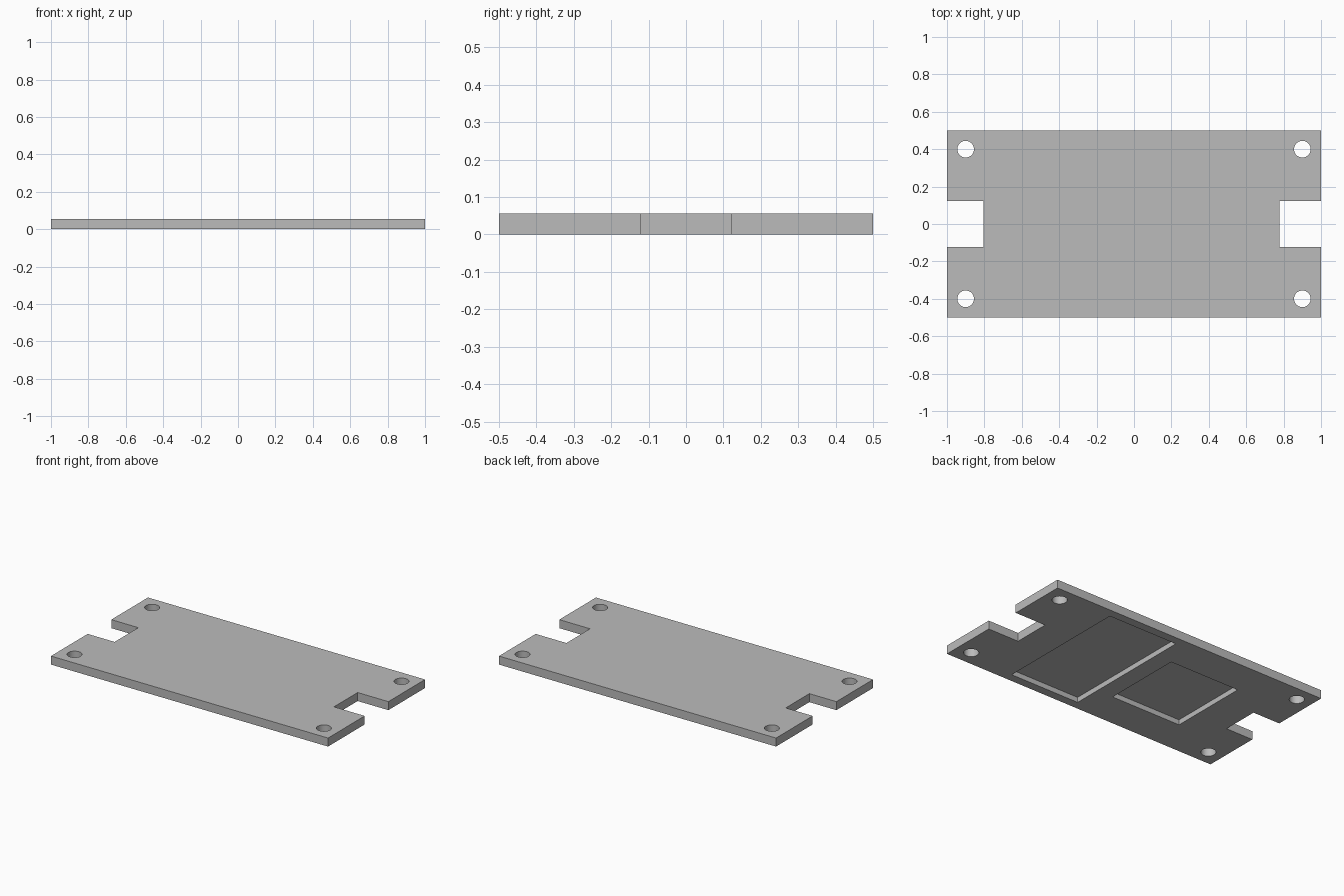
import bpy

default = bpy.data.objects.get("Cube")
if default:
    bpy.data.objects.remove(default, do_unlink=True)

THICK = 0.0556
POCKET = 0.0333

grey = bpy.data.materials.new("plain grey")
grey.use_nodes = True
colour = (0.5, 0.5, 0.5, 1)
grey.diffuse_color = colour
grey.node_tree.nodes["Principled BSDF"].inputs["Base Color"].default_value = colour


def box(name, x0, x1, y0, y1, z0, z1):
    bpy.ops.mesh.primitive_cube_add(
        size=1, location=((x0 + x1) / 2, (y0 + y1) / 2, (z0 + z1) / 2))
    obj = bpy.context.object
    obj.name = name
    obj.scale = (x1 - x0, y1 - y0, z1 - z0)
    bpy.ops.object.transform_apply(location=True, rotation=False, scale=True)
    obj.data.materials.append(grey)
    return obj


def cut(target, cutter):
    mod = target.modifiers.new(cutter.name, "BOOLEAN")
    mod.operation = "DIFFERENCE"
    mod.solver = "EXACT"
    mod.object = cutter
    bpy.context.view_layer.objects.active = target
    bpy.ops.object.modifier_apply(modifier=mod.name)
    bpy.data.objects.remove(cutter, do_unlink=True)


# Flat mounting plate
plate = box("mounting_plate", -1, 1, -0.5, 0.5, 0, THICK)

# Notches in both ends
cut(plate, box("right_notch", -1.1, -0.805, -0.122, 0.122, -0.1, 0.2))
cut(plate, box("left_notch", 0.778, 1.1, -0.122, 0.122, -0.1, 0.2))

# Shallow pockets in the underside
cut(plate, box("large_pocket", 0.0556, 0.5556, -0.444, 0.444, -0.1, POCKET))
cut(plate, box("small_pocket", -0.564, -0.06, -0.265, 0.265, -0.1, POCKET))

# Screw holes in the corners
for x in (-0.9, 0.9):
    for y in (-0.4, 0.4):
        bpy.ops.mesh.primitive_cylinder_add(
            vertices=48, radius=0.0445, depth=0.4, location=(x, y, 0))
        hole = bpy.context.object
        hole.name = "screw_hole"
        hole.data.materials.append(grey)
        cut(plate, hole)

# Smooth hole walls, crisp edges
bpy.ops.object.select_all(action="DESELECT")
plate.select_set(True)
bpy.context.view_layer.objects.active = plate
bpy.ops.object.shade_smooth_by_angle(angle=0.5)
